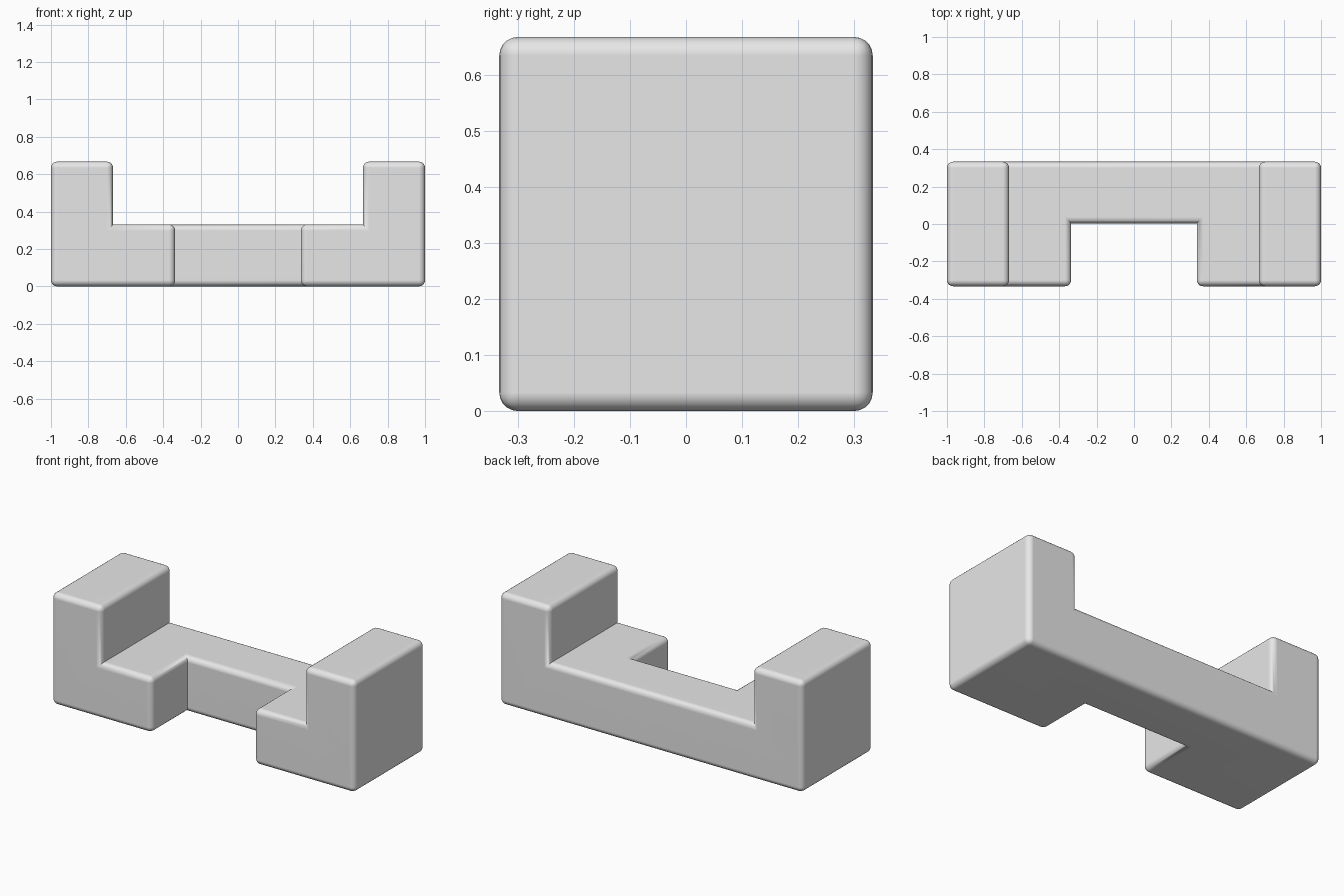
import bpy
import bmesh

HALF = 1.0        # half length
DEPTH = 0.333     # half depth
TOP = 0.667       # height of the end posts
BAR_TOP = 0.331   # height of the base bar
POST = 0.668      # inner face of the posts
FOOT = 0.336      # inner face of the front feet
BAR_FRONT = 0.004 # front face of the middle bar
ROUND = 0.033

old = bpy.data.objects.get("Cube")
if old:
    bpy.data.objects.remove(old, do_unlink=True)

grey = bpy.data.materials.new("light_grey")
grey.use_nodes = True
grey.diffuse_color = (0.8, 0.8, 0.8, 1)
grey.node_tree.nodes["Principled BSDF"].inputs["Base Color"].default_value = (0.8, 0.8, 0.8, 1)


def extrude_profile(name, points, y0, y1):
    """Solid made from an x-z outline pushed along y."""
    bm = bmesh.new()
    face = bm.faces.new([bm.verts.new((x, y0, z)) for x, z in points])
    result = bmesh.ops.extrude_face_region(bm, geom=[face])
    moved = [v for v in result["geom"] if isinstance(v, bmesh.types.BMVert)]
    bmesh.ops.translate(bm, verts=moved, vec=(0, y1 - y0, 0))
    bmesh.ops.recalc_face_normals(bm, faces=bm.faces)
    mesh = bpy.data.meshes.new(name)
    bm.to_mesh(mesh)
    bm.free()
    obj = bpy.data.objects.new(name, mesh)
    bpy.context.collection.objects.link(obj)
    return obj


# U-shaped block: base bar with a raised post at each end
right_half = [(HALF, 0), (HALF, TOP), (POST, TOP), (POST, BAR_TOP)]
outline = right_half + [(-x, z) for x, z in reversed(right_half)]
block = extrude_profile("interlocking_block", outline, -DEPTH, DEPTH)
block.data.materials.append(grey)

# Notch through the front of the base bar
notch = extrude_profile("notch_cutter",
                        [(-FOOT, -1), (FOOT, -1), (FOOT, 1), (-FOOT, 1)], -1, BAR_FRONT)
cut = block.modifiers.new("notch", 'BOOLEAN')
cut.operation = 'DIFFERENCE'
cut.solver = 'EXACT'
cut.object = notch
bpy.context.view_layer.update()

# Round the outward edges only; inward corners stay sharp
bm = bmesh.new()
bm.from_object(block, bpy.context.evaluated_depsgraph_get())
bmesh.ops.remove_doubles(bm, verts=bm.verts, dist=1e-5)
bmesh.ops.dissolve_limit(bm, angle_limit=0.01, verts=bm.verts, edges=bm.edges)
bm.normal_update()
convex = [e for e in bm.edges if e.is_manifold and e.calc_face_angle_signed() > 0.1]
bmesh.ops.bevel(bm, geom=convex, offset=ROUND, offset_type='OFFSET', segments=5,
                profile=0.5, affect='EDGES', clamp_overlap=True)
for f in bm.faces:
    f.material_index = 0
block.modifiers.clear()
bm.to_mesh(block.data)
bm.free()
bpy.data.objects.remove(notch, do_unlink=True)

# Smooth rounded edges with flat main faces
bpy.ops.object.select_all(action='DESELECT')
block.select_set(True)
bpy.context.view_layer.objects.active = block
bpy.ops.object.shade_smooth_by_angle(angle=0.7)
weighted = block.modifiers.new("flat_faces", 'WEIGHTED_NORMAL')
weighted.keep_sharp = True
